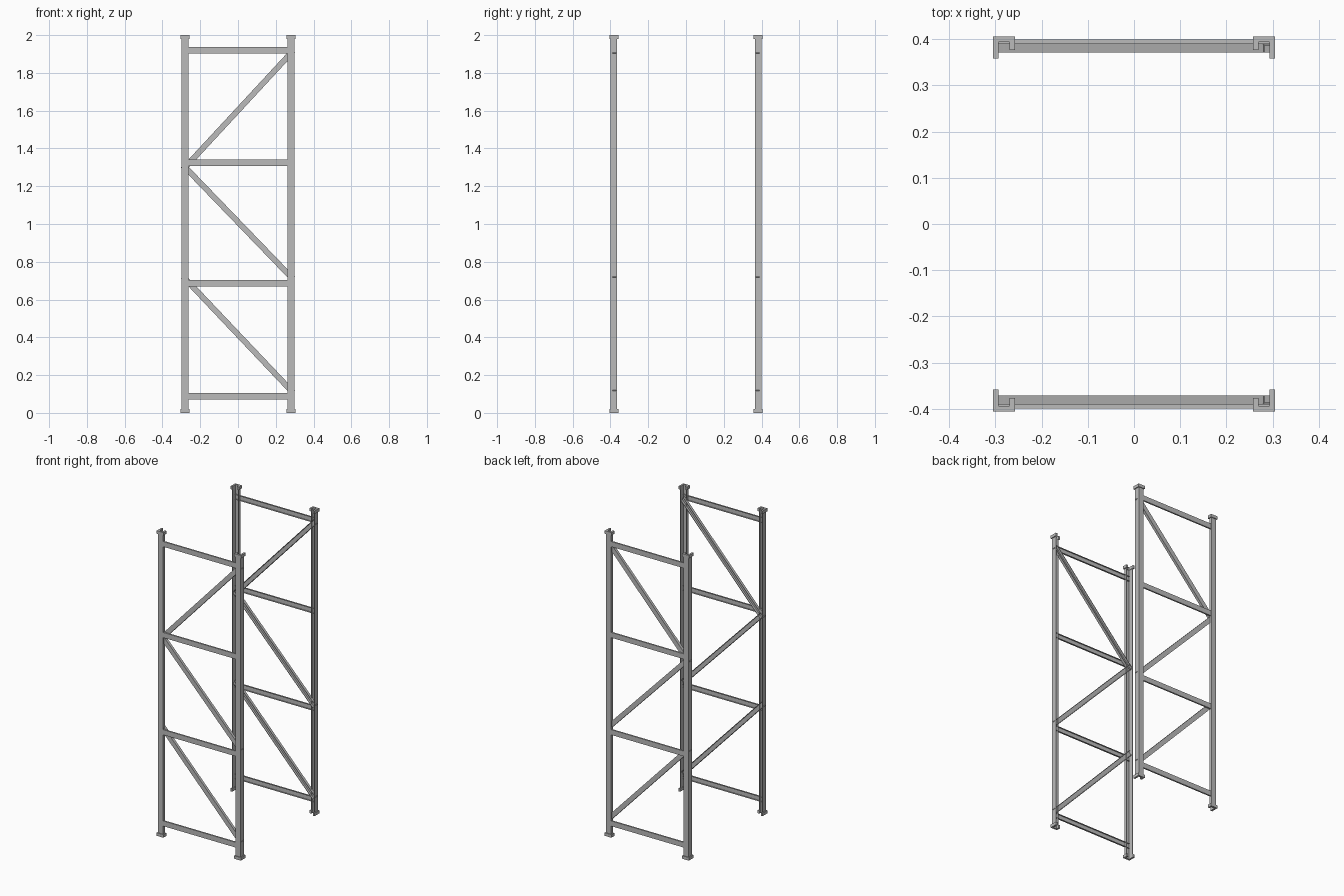
import bpy, bmesh, math
from mathutils import Matrix, Vector

cube = bpy.data.objects.get("Cube")
if cube:
    bpy.data.objects.remove(cube, do_unlink=True)

steel = bpy.data.materials.new("grey_steel")
steel.use_nodes = True
grey = (0.5, 0.5, 0.5, 1)
steel.diffuse_color = grey
steel.node_tree.nodes["Principled BSDF"].inputs["Base Color"].default_value = grey


def channel(x0, x1, web, tip0, tip1, t):
    """C section: flanges at x0 and x1 run from the web to their tips."""
    s = 1 if web > tip0 else -1
    return [(x0, tip0), (x0, web), (x1, web), (x1, tip1),
            (x1 - t, tip1), (x1 - t, web - s * t), (x0 + t, web - s * t), (x0 + t, tip0)]


def extrude(name, section, length, matrix):
    """Extrude a section along its local z and place it."""
    bm = bmesh.new()
    face = bm.faces.new([bm.verts.new((x, y, 0)) for x, y in section])
    top = bmesh.ops.extrude_face_region(bm, geom=[face])["geom"]
    bmesh.ops.translate(bm, vec=(0, 0, length),
                        verts=[v for v in top if isinstance(v, bmesh.types.BMVert)])
    bm.transform(matrix)
    bmesh.ops.recalc_face_normals(bm, faces=bm.faces)
    mesh = bpy.data.meshes.new(name)
    bm.to_mesh(mesh)
    bm.free()
    mesh.materials.append(steel)
    obj = bpy.data.objects.new(name, mesh)
    bpy.context.collection.objects.link(obj)


def brace(name, a, b, width, web, tip, t, flip):
    """Channel bar from a to b in the xz plane, open toward the middle."""
    a, b = Vector((a[0], 0, a[1])), Vector((b[0], 0, b[1]))
    z = (b - a).normalized()
    y = Vector((0, 1, 0))
    x = y.cross(z)
    turn = Matrix((x, y, z)).transposed().to_4x4()
    extrude(name, channel(-width / 2, width / 2, web, tip, tip, t), (b - a).length,
            flip @ Matrix.Translation(a) @ turn)


for end, sy in (("front", -1), ("back", 1)):
    flip = Matrix.Diagonal((1, sy, 1, 1))

    # Uprights with a thicker collar at each end
    for side, sx in (("right", -1), ("left", 1)):
        place = Matrix.Diagonal((sx, sy, 1, 1))
        extrude(f"{end}_{side}_upright", channel(0.263, 0.299, 0.401, 0.382, 0.365, 0.004), 2, place)
        for label, z in (("foot", 0), ("cap", 1.98)):
            extrude(f"{end}_{side}_{label}", channel(0.257, 0.305, 0.406, 0.376, 0.358, 0.012),
                    0.02, place @ Matrix.Translation((0, 0, z)))

    # Horizontal rails
    for i, z in enumerate((0.089, 0.687, 1.324, 1.92)):
        brace(f"{end}_rail_{i + 1}", (-0.293, z), (0.293, z), 0.034, 0.399, 0.389, 0.003, flip)

    # Diagonal braces
    for i, (z0, z1) in enumerate(((0.722, 0.108), (1.312, 0.709), (1.288, 1.916))):
        brace(f"{end}_diagonal_{i + 1}", (-0.291, z0), (0.291, z1), 0.03, 0.389, 0.371, 0.003, flip)
